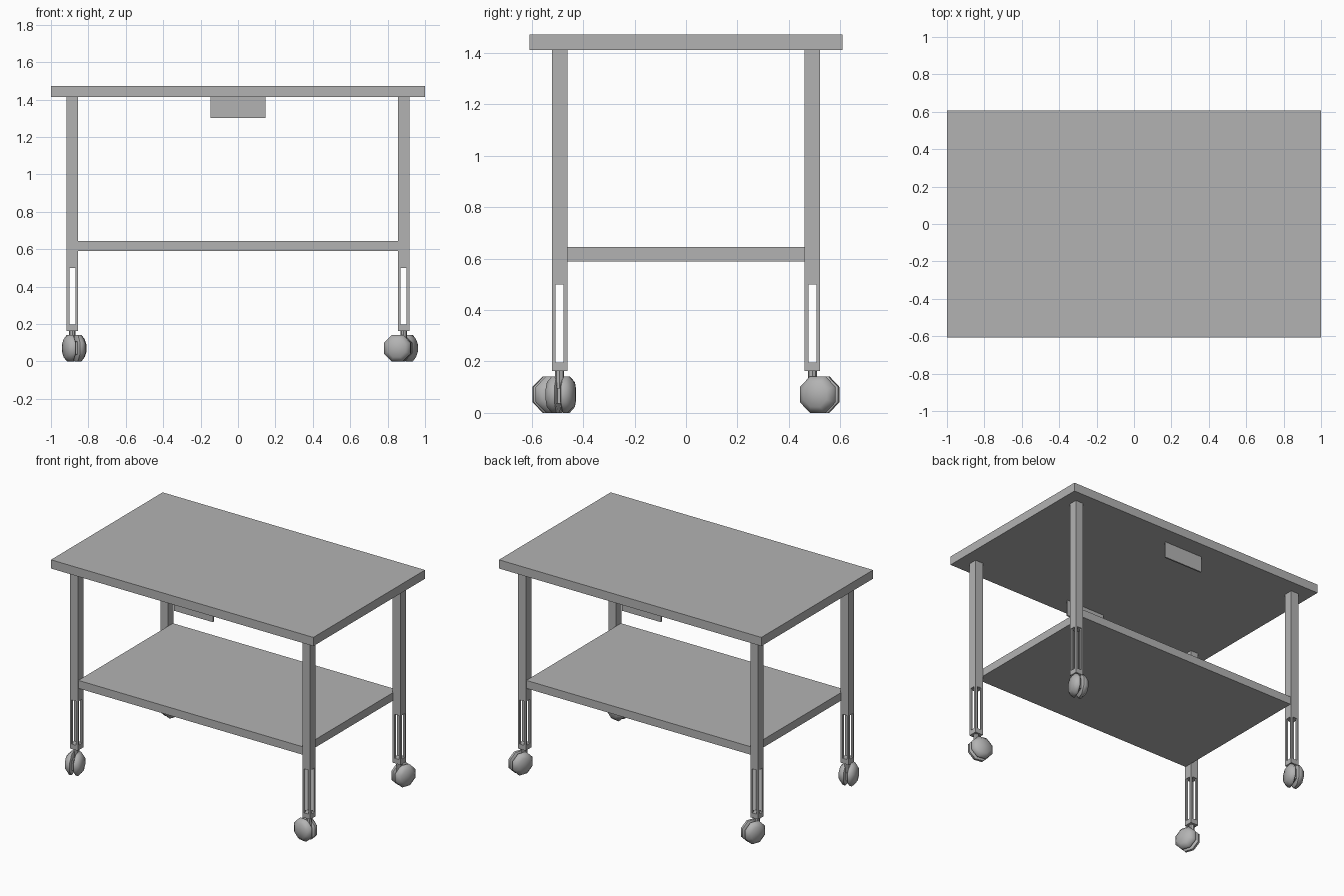
import bpy, bmesh
from math import radians, sin, cos, pi
from mathutils import Matrix, Vector

cube = bpy.data.objects.get("Cube")
if cube:
    bpy.data.objects.remove(cube, do_unlink=True)

grey = bpy.data.materials.new("mid_grey")
grey.use_nodes = True
color = (0.45, 0.45, 0.45, 1)
grey.diffuse_color = color
grey.node_tree.nodes["Principled BSDF"].inputs["Base Color"].default_value = color


def add_box(bm, low, high):
    low, high = Vector(low), Vector(high)
    matrix = Matrix.Translation((low + high) / 2) @ Matrix.Diagonal((*(high - low), 1))
    bmesh.ops.create_cube(bm, size=1, matrix=matrix)


def finish(bm, name):
    mesh = bpy.data.meshes.new(name)
    bmesh.ops.recalc_face_normals(bm, faces=bm.faces)
    bm.to_mesh(mesh)
    bm.free()
    mesh.materials.append(grey)
    obj = bpy.data.objects.new(name, mesh)
    bpy.context.collection.objects.link(obj)
    return obj


def box(name, low, high):
    bm = bmesh.new()
    add_box(bm, low, high)
    return finish(bm, name)


# Flat boards
TOP_Z = 1.413
box("table_top", (-1, -0.608, TOP_Z), (1, 0.608, 1.473))
box("lower_shelf", (-0.857, -0.515, 0.59), (0.857, 0.515, 0.645))

# Thin plates hanging below the front and back edges
for side, y in (("front", -0.48), ("back", 0.48)):
    box(side + "_plate", (-0.148, y - 0.005, 1.303), (0.148, y + 0.005, TOP_Z))


# Square leg, slotted through in both directions near the foot
def leg(name, x, y):
    bm = bmesh.new()
    h, s = 0.03, 0.016
    add_box(bm, (x - h, y - h, 0.5), (x + h, y + h, TOP_Z))
    add_box(bm, (x - h, y - h, 0.163), (x + h, y + h, 0.197))
    for i in (-1, 1):
        for j in (-1, 1):
            xs, ys = sorted((i * s, i * h)), sorted((j * s, j * h))
            add_box(bm, (x + xs[0], y + ys[0], 0.197), (x + xs[1], y + ys[1], 0.5))
    finish(bm, name)


# Twin-wheel caster with domed eight-sided wheels, trailing behind its stem
def caster(name, x, y, axis_angle, trail_angle):
    bm = bmesh.new()
    profile = [(0.008, 0), (0.008, 0.07), (0.013, 0.077), (0.03, 0.077), (0.052, 0.052), (0.058, 0)]
    for side in (-1, 1):
        verts = [bm.verts.new((side * a, r * sin(pi / 8), r * cos(pi / 8))) for a, r in profile]
        edges = [bm.edges.new(pair) for pair in zip(verts, verts[1:])]
        bmesh.ops.spin(bm, geom=verts + edges, cent=(0, 0, 0), axis=(1, 0, 0),
                       angle=2 * pi, steps=8)
    bmesh.ops.remove_doubles(bm, verts=bm.verts, dist=0.0005)
    # Axle hub between the wheels
    add_box(bm, (-0.012, -0.035, -0.035), (0.012, 0.035, 0.035))
    trail = radians(trail_angle)
    place = Matrix.Translation((x + 0.03 * cos(trail), y + 0.03 * sin(trail), 0.0712))
    bm.transform(place @ Matrix.Rotation(radians(axis_angle), 4, 'Z'))
    wheel = finish(bm, name + "_wheels")
    bpy.ops.object.select_all(action='DESELECT')
    wheel.select_set(True)
    bpy.context.view_layer.objects.active = wheel
    bpy.ops.object.shade_smooth_by_angle(angle=radians(50))

    bm = bmesh.new()
    bmesh.ops.create_cone(bm, cap_ends=True, segments=8, radius1=0.018, radius2=0.018,
                          depth=0.07, matrix=Matrix.Translation((x, y, 0.13)))
    finish(bm, name + "_stem")


corners = [
    ("front_right", -1, -1, 17, -73),
    ("front_left", 1, -1, 80, 170),
    ("back_right", -1, 1, -20, 70),
    ("back_left", 1, 1, -20, 70),
]
for name, sx, sy, axis_angle, trail_angle in corners:
    x, y = sx * 0.886, sy * 0.492
    leg(name + "_leg", x, y)
    caster(name + "_caster", x, y, axis_angle, trail_angle)
